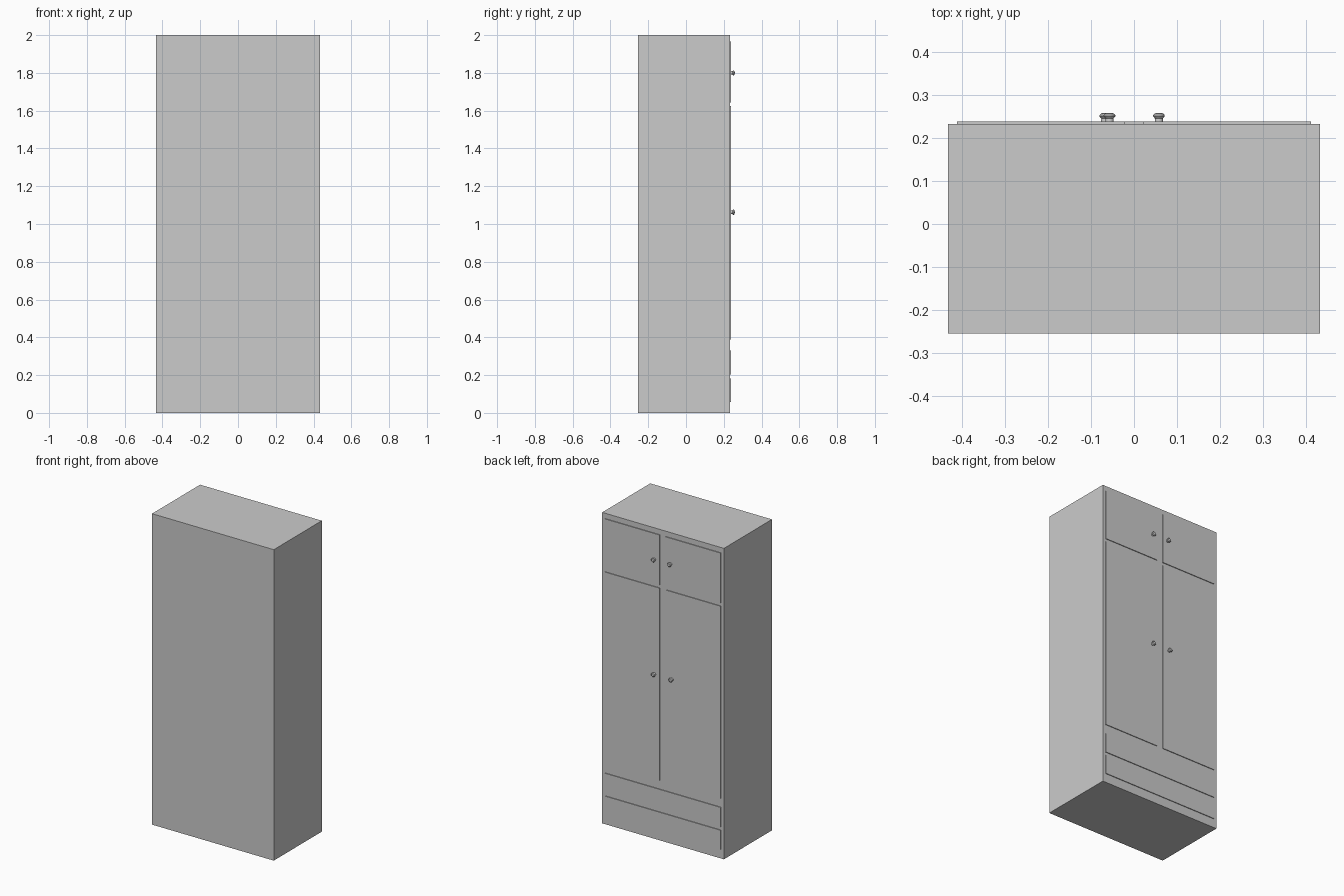
import bpy, bmesh, math

if "Cube" in bpy.data.objects:
    bpy.data.objects.remove(bpy.data.objects["Cube"])


def finish(name, bm):
    bmesh.ops.recalc_face_normals(bm, faces=bm.faces)
    me = bpy.data.meshes.new(name)
    bm.to_mesh(me)
    bm.free()
    ob = bpy.data.objects.new(name, me)
    bpy.context.collection.objects.link(ob)
    return ob


def box(name, x0, x1, y0, y1, z0, z1):
    bm = bmesh.new()
    bmesh.ops.create_cube(bm, size=1)
    for v in bm.verts:
        v.co = ((x0 + x1) / 2 + v.co.x * (x1 - x0),
                (y0 + y1) / 2 + v.co.y * (y1 - y0),
                (z0 + z1) / 2 + v.co.z * (z1 - z0))
    return finish(name, bm)


def knob(name, x, z):
    # lathed knob: (radius, y) profile spun about an axis along y
    profile = [(0, .236), (.010, .236), (.009, .245), (.0135, .250),
               (.0135, .253), (.009, .2575), (0, .2585)]
    bm = bmesh.new()
    vs = [bm.verts.new((x + r, y, z)) for r, y in profile]
    edges = [bm.edges.new(p) for p in zip(vs, vs[1:])]
    bmesh.ops.spin(bm, geom=vs + edges, cent=(x, 0, z), axis=(0, 1, 0),
                   angle=math.tau, steps=16)
    bmesh.ops.remove_doubles(bm, verts=bm.verts, dist=1e-5)
    ob = finish(name, bm)
    bpy.context.view_layer.objects.active = ob
    ob.select_set(True)
    bpy.ops.object.shade_smooth_by_angle(angle=math.radians(35))
    ob.select_set(False)


FACE, PANEL = 0.233, 0.238

# carcass
box("cabinet_body", -.433, .433, -.255, FACE, 0, 2)

# paired doors
for label, z0, z1 in (("upper", 1.643, 1.966), ("lower", .388, 1.624)):
    box(label + "_door_left", .021, .412, FACE - .003, PANEL, z0, z1)
    box(label + "_door_right", -.412, -.021, FACE - .003, PANEL, z0, z1)

# drawer fronts across the full width
for label, z0, z1 in (("upper", .202, .33), ("lower", .058, .183)):
    box(label + "_drawer_front", -.412, .412, FACE - .003, PANEL, z0, z1)

# door knobs
for name, x, z in (("upper_knob_left", .058, 1.80), ("upper_knob_right", -.057, 1.80),
                   ("lower_knob_left", .058, 1.062), ("lower_knob_right", -.067, 1.062)):
    knob(name, x, z)
